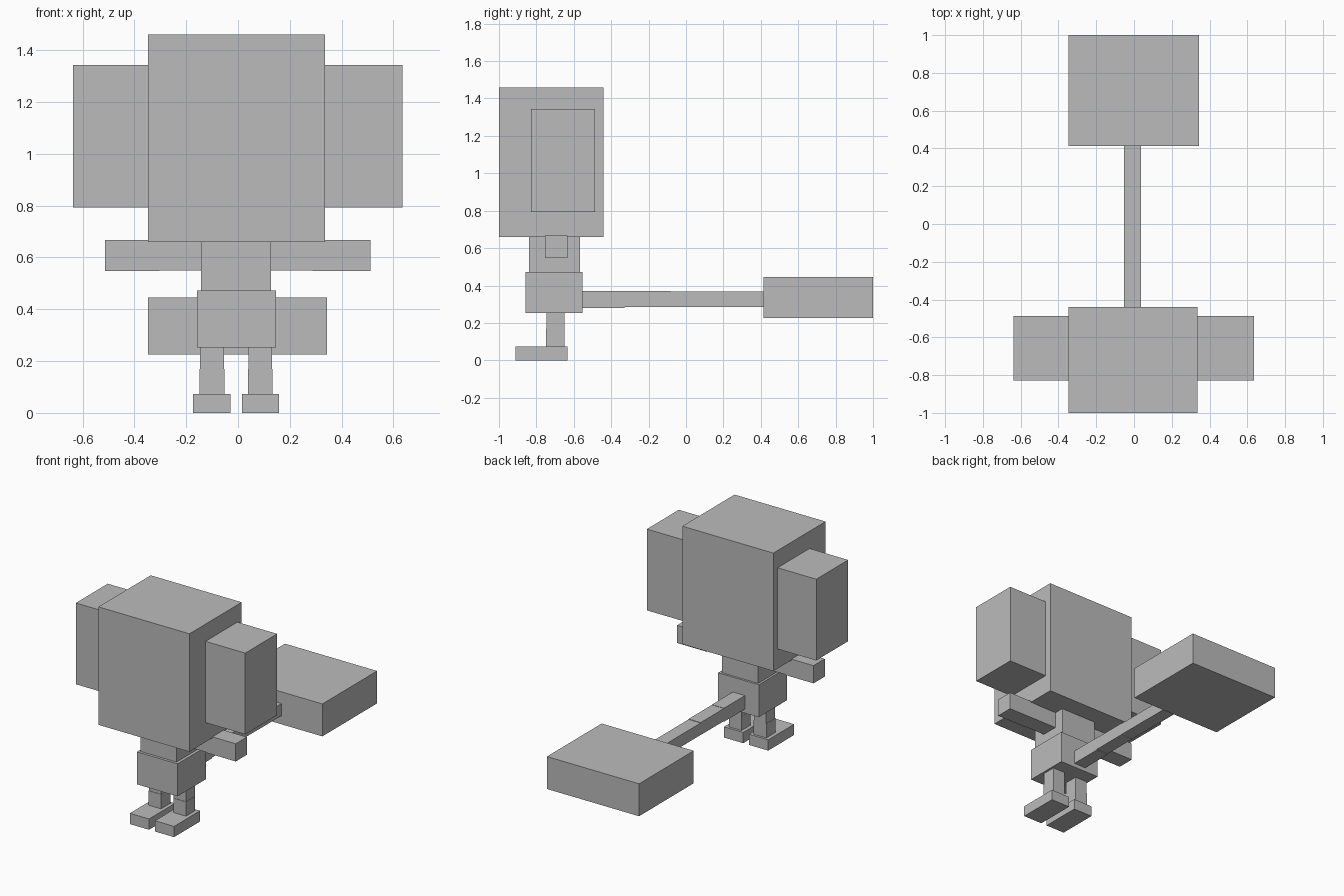
import bpy
from mathutils import Matrix, Vector

if "Cube" in bpy.data.objects:
    bpy.data.objects.remove(bpy.data.objects["Cube"], do_unlink=True)

# Single plain grey material
grey = bpy.data.materials.new("plain_grey")
grey.use_nodes = True
grey.diffuse_color = (0.5, 0.5, 0.5, 1)
bsdf = next(n for n in grey.node_tree.nodes if n.type == "BSDF_PRINCIPLED")
bsdf.inputs["Base Color"].default_value = (0.5, 0.5, 0.5, 1)


def box(name, x, y, z):
    """Add a flat-shaded block from its (min, max) range on each axis."""
    low, high = (Vector(c) for c in zip(x, y, z))
    bpy.ops.mesh.primitive_cube_add(size=1, location=(low + high) / 2)
    obj = bpy.context.object
    obj.name = name
    obj.data.transform(Matrix.Diagonal((*(high - low), 1)))
    obj.data.materials.append(grey)


CENTRE = -0.007  # the body's mirror plane


def pair(name, inner, outer, y, z):
    """Add a left and right block at distances from the mirror plane."""
    box("left_" + name, (CENTRE + inner, CENTRE + outer), y, z)
    box("right_" + name, (CENTRE - outer, CENTRE - inner), y, z)


# Head and ears
box("head", (-0.347, 0.336), (-1.0, -0.44), (0.66, 1.46))
box("left_ear", (0.336, 0.634), (-0.828, -0.486), (0.792, 1.343))
box("right_ear", (-0.637, -0.347), (-0.828, -0.486), (0.792, 1.343))

# Body
box("torso", (-0.143, 0.127), (-0.84, -0.568), (0.473, 0.66))
box("hips", (-0.158, 0.147), (-0.858, -0.554), (0.253, 0.473))

# Arms
pair("upper_arm", 0.135, 0.295, (-0.752, -0.636), (0.549, 0.666))
box("left_forearm", (0.288, 0.511), (-0.754, -0.634), (0.547, 0.667))
box("right_forearm", (-0.513, -0.302), (-0.754, -0.634), (0.547, 0.667))

# Legs and feet
pair("thigh", 0.047, 0.139, (-0.746, -0.65), (0.17, 0.253))
pair("shin", 0.046, 0.141, (-0.749, -0.65), (0.073, 0.17))
pair("foot", 0.022, 0.166, (-0.912, -0.634), (0.0, 0.073))

# Tail segments, narrowing slightly towards the broad tip
tail = [(-0.554, -0.33, 0.28, 0.372), (-0.33, -0.08, 0.285, 0.37),
        (-0.08, 0.17, 0.286, 0.367), (0.17, 0.414, 0.285, 0.367)]
for i, (y0, y1, z0, z1) in enumerate(tail, 1):
    box(f"tail_segment_{i}", (-0.054, 0.037), (y0, y1), (z0, z1))
box("tail_tip", (-0.348, 0.343), (0.414, 1.0), (0.226, 0.446))
